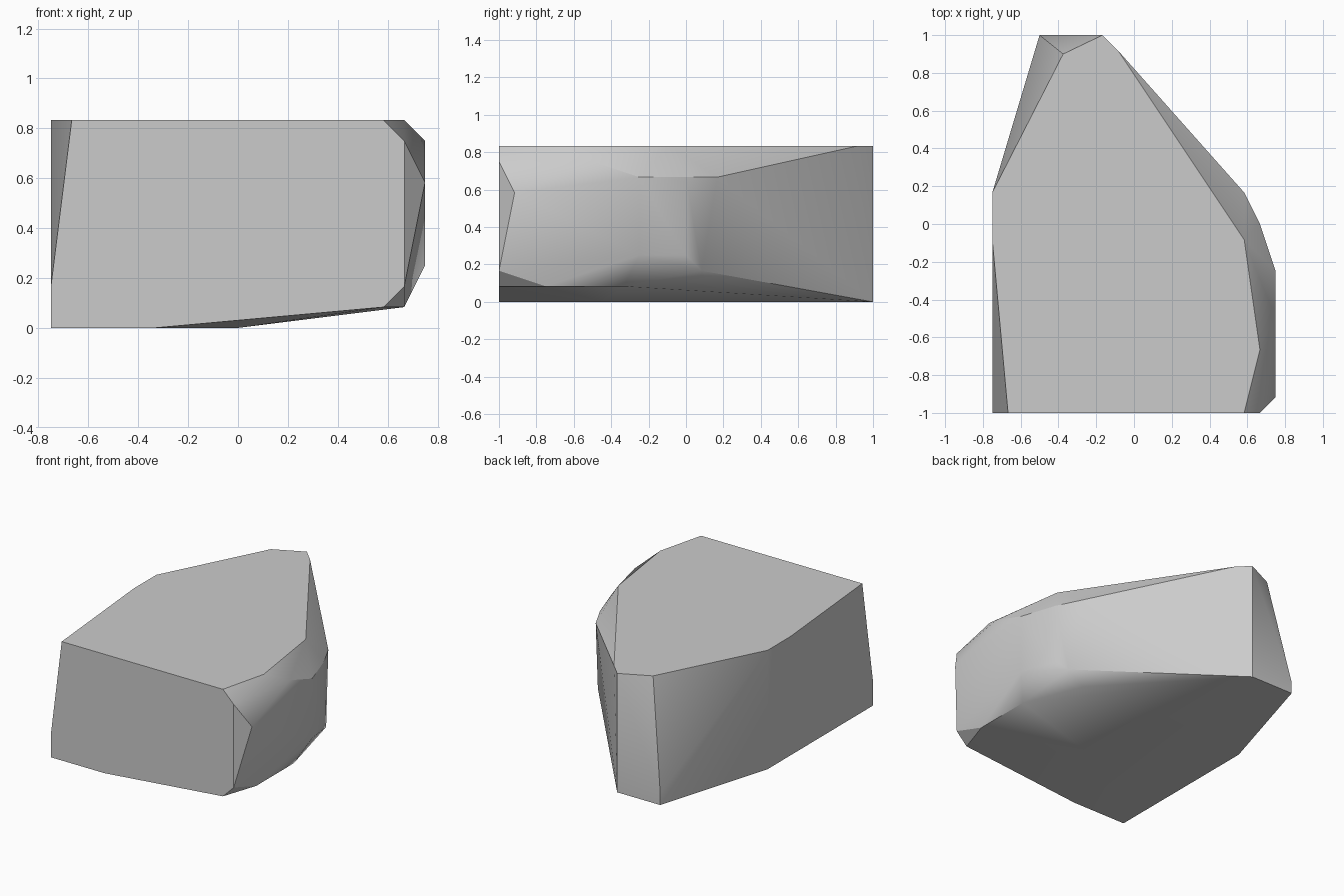
import bpy
import bmesh
import math

# Start clean
default_cube = bpy.data.objects.get("Cube")
if default_cube:
    bpy.data.objects.remove(default_cube, do_unlink=True)

UNIT = 1 / 12  # grid step of the rock's corners
HEIGHT = 10


def at_height(z, *outline):
    """Lift a plan outline of (x, y) corners to one height."""
    return [(x, y, z) for x, y in outline]


def make_material(name, colour):
    material = bpy.data.materials.new(name)
    material.use_nodes = True
    material.diffuse_color = colour
    shader = material.node_tree.nodes["Principled BSDF"]
    shader.inputs["Base Color"].default_value = colour
    shader.inputs["Roughness"].default_value = 0.9
    return material


# Flat top of the boulder
top = at_height(HEIGHT, (-8, -12), (7, -12), (8, -8), (7, -1), (-1, 11),
                (-2, 12), (-4.5, 10.8), (-9, 2), (-9, -1))

# Flat foot it stands on
foot = at_height(0, (-9, -12), (-4, -12), (0, -5.4), (-2, 12), (-6, 12), (-9, 2))

# Raised lip under the left side
lip = at_height(1, (7, -12), (8, -9), (8, -4), (6, 1), (-6, 12))

# Rounded shoulder and flank on the left side
shoulder = (at_height(9, (8, -12), (9, -6))
            + at_height(8, (9, -3), (8, 0), (7, 2)))
flank = (at_height(7, (9, -11))
         + at_height(3, (9, -3), (8, 0))
         + at_height(2, (8, -12), (7.5, 1), (-9, -12)))

# Wrap a convex skin around the corners and merge coplanar triangles
bm = bmesh.new()
for corner in top + foot + lip + shoulder + flank:
    bm.verts.new([value * UNIT for value in corner])
hull = bmesh.ops.convex_hull(bm, input=bm.verts, use_existing_faces=False)
unused = {item for key in ("geom_interior", "geom_unused") for item in hull[key]
          if isinstance(item, bmesh.types.BMVert)}
bmesh.ops.delete(bm, geom=list(unused), context="VERTS")
bmesh.ops.dissolve_limit(bm, angle_limit=math.radians(0.5),
                         verts=bm.verts, edges=bm.edges)
bmesh.ops.recalc_face_normals(bm, faces=bm.faces)

mesh = bpy.data.meshes.new("boulder")
bm.to_mesh(mesh)
bm.free()
mesh.materials.append(make_material("stone grey", (0.6, 0.6, 0.6, 1)))

boulder = bpy.data.objects.new("boulder", mesh)
bpy.context.collection.objects.link(boulder)

# Soft shading across shallow facets, crisp main edges
bpy.ops.object.select_all(action="DESELECT")
boulder.select_set(True)
bpy.context.view_layer.objects.active = boulder
bpy.ops.object.shade_smooth_by_angle(angle=math.radians(30))
